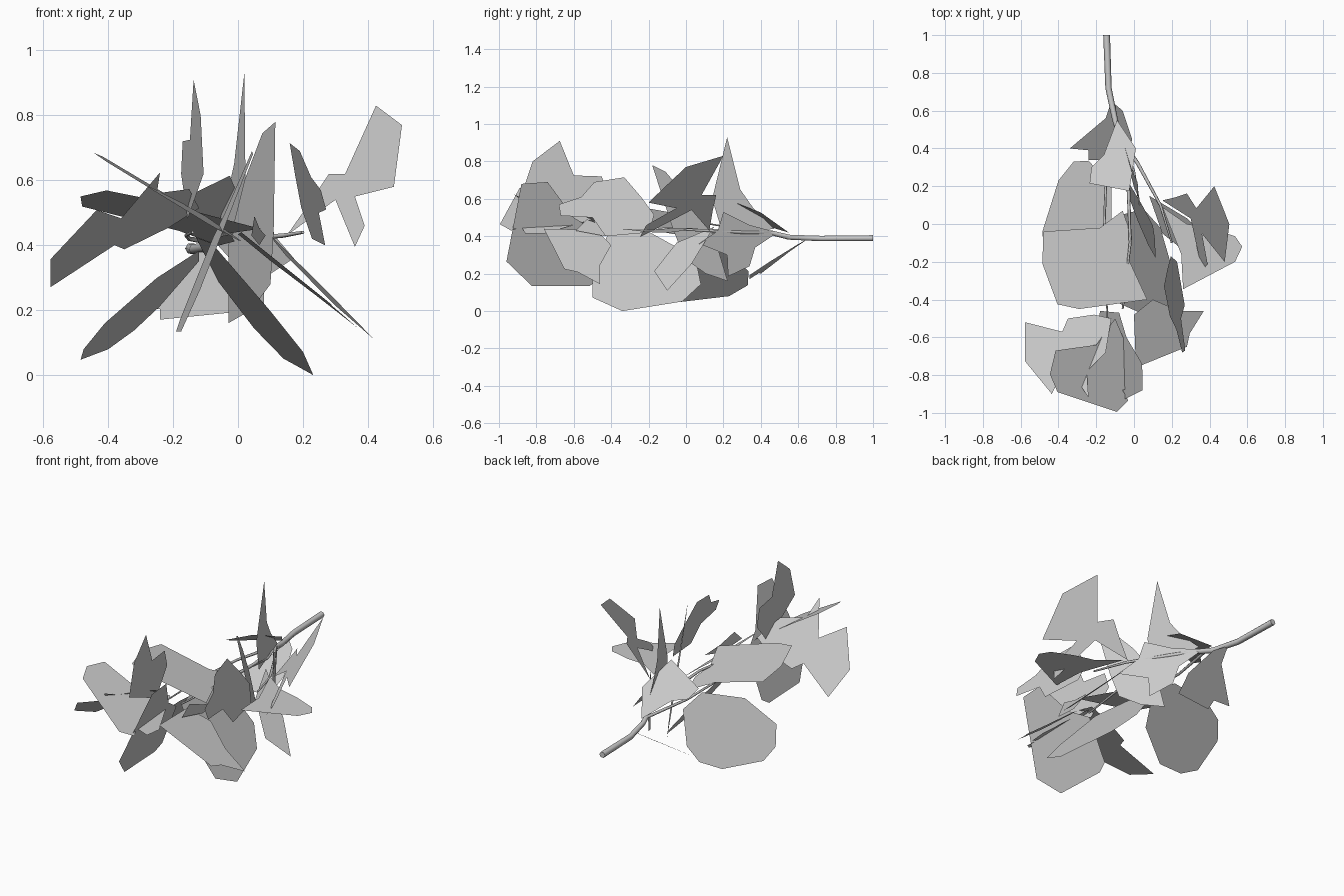
import bpy, bmesh


def leaf(name, axes, plane, outline):
    """Flat leaf: outline on two axes, third axis = a*u + b*v + c."""
    a, b, c = plane
    bm = bmesh.new()
    verts = []
    for u, v in outline:
        w = a * u + b * v + c
        verts.append(bm.verts.new({"xy": (u, v, w), "xz": (u, w, v), "yz": (w, u, v)}[axes]))
    bm.faces.new(verts)
    me = bpy.data.meshes.new(name)
    bm.to_mesh(me)
    bm.free()
    ob = bpy.data.objects.new(name, me)
    bpy.context.collection.objects.link(ob)
    return ob


def twig(name, path, r0, r1):
    """Low-poly tapered tube along a path."""
    cu = bpy.data.curves.new(name, "CURVE")
    cu.dimensions = "3D"
    cu.bevel_depth = 1.0
    cu.bevel_resolution = 1
    cu.use_fill_caps = True
    sp = cu.splines.new("POLY")
    sp.points.add(len(path) - 1)
    for i, p in enumerate(path):
        sp.points[i].co = (*p, 1)
        sp.points[i].radius = r0 + (r1 - r0) * i / (len(path) - 1)
    ob = bpy.data.objects.new(name, cu)
    bpy.context.collection.objects.link(ob)


# Stem and twigs
twig("main_stem", [(-.145, 1, .39), (-.135, .72, .388), (-.1, .55, .395), (-.07, .45, .42)], .018, .014)
twig("middle_twig", [(-.07, .45, .42), (-.03, .2, .43), (-.02, -.1, .44), (-.06, -.45, .43)], .012, .005)
twig("right_twig", [(-.07, .45, .42), (.02, .32, .42), (.14, .1, .43), (.2, -.1, .44)], .012, .005)
twig("left_twig", [(-.09, .5, .41), (-.15, .2, .42), (-.16, -.1, .43), (-.14, -.5, .44)], .009, .004)
twig("upper_twig", [(-.07, .45, .42), (.0, .28, .44), (.03, .1, .47)], .008, .004)

# Leaves around the stem base
leaf("top_back_leaf", "xy", (.4, -.45, .703),
     [(-.09, .55), (.01, .4), (-.025, .175), (-.235, .215), (-.225, .3), (-.16, .365)])
leaf("under_stem_leaf", "xy", (.1, .65, -.026),
     [(-.12, .65), (-.06, .6), (-.01, .45), (-.03, .34), (-.24, .34), (-.24, .39), (-.34, .4), (-.15, .56)])
leaf("spike_leaf", "yz", (-.25, .05, .028),
     [(.22, .93), (.29, .65), (.36, .55), (.47, .44), (.2, .4), (.14, .6)])
leaf("star_leaf", "yz", (-.6, 0, .214),
     [(.49, .42), (.37, .34), (.34, .24), (.225, .185), (.22, .3), (.07, .36), (.17, .43), (.2, .53), (.34, .46)])

# Leaves on the left
leaf("left_low_leaf", "xy", (.95, -.18, .501),
     [(-.12, .2), (-.24, .335), (-.32, .33), (-.4, .23), (-.485, -.04), (-.475, -.17),
      (-.41, -.27), (-.25, -.2), (-.12, .02)])
leaf("left_flat_leaf", "xy", (-.24, -.176, .397),
     [(-.06, .07), (-.01, -.07), (-.025, -.195), (.07, -.4), (-.29, -.45), (-.405, -.425),
      (-.485, -.21), (-.48, -.04), (-.18, -.02)])
leaf("front_left_leaf", "xy", (.55, -.42, .37),
     [(-.578, -.52), (-.38, -.57), (-.35, -.5), (-.21, -.48), (-.12, -.5), (-.15, -.68),
      (-.25, -.78), (-.24, -.92), (-.36, -.74), (-.435, -.9), (-.578, -.725)])

# Leaves at the front tip
leaf("tip_leaf", "xy", (-.6, .04, .45),
     [(-.415, -.67), (-.445, -.795), (-.405, -.89), (-.09, -.995), (-.03, -.935), (-.06, -.88),
      (0, -.86), (.01, -.76), (-.1, -.5), (-.2, -.64)])
leaf("tip_hanging_leaf", "yz", (-.05, .4, -.27),
     [(-.96, .265), (-.825, .135), (-.515, .135), (-.46, .17), (-.47, .42), (-.6, .5),
      (-.74, .69), (-.88, .68)])
leaf("tip_upright_leaf", "yz", (-.15, 0, -.238),
     [(-.88, .62), (-.82, .8), (-.675, .91), (-.6, .725), (-.45, .72), (-.42, .62), (-.55, .48)])
leaf("front_right_leaf", "xy", (-.78, -.05, .41),
     [(.01, -.76), (.28, -.65), (.295, -.58), (.37, -.46), (.24, -.46), (.1, -.4), (0, -.48)])

# Leaves on the right and in the middle
leaf("middle_low_leaf", "xy", (-1.25, -.2, .222),
     [(.232, -.34), (.14, -.02), (.05, .08), (-.06, .05), (-.13, -.2), (-.08, -.42), (.1, -.5), (.2, -.5)])
leaf("right_flat_leaf", "xy", (-.06, 0, .454),
     [(.535, -.065), (.573, -.12), (.535, -.2), (.26, -.345), (.25, -.16), (.15, .09), (.28, 0), (.4, -.02)])
leaf("right_high_leaf", "xz", (-1.56, 1.26, -.183),
     [(.425, .83), (.505, .77), (.48, .58), (.36, .55), (.39, .46), (.36, .395), (.3, .54),
      (.15, .43), (.22, .53), (.28, .62), (.33, .62)])
leaf("right_upright_leaf", "yz", (-.15, -.3, .324),
     [(-.33, .715), (-.49, .69), (-.56, .61), (-.68, .57), (-.67, .51), (-.5, .5), (-.43, .4),
      (-.2, .42), (-.17, .515), (-.24, .61)])
leaf("right_drooping_leaf", "xy", (-.93, .1, .51),
     [(.08, .15), (.28, .03), (.42, -.1), (.3, -.17), (.15, -.05)])
leaf("middle_upright_leaf", "xz", (-1.5, -.3, .226),
     [(.115, .78), (.075, .745), (.02, .6), (-.03, .4), (-.03, .16), (.04, .2), (.1, .28), (.11, .45)])
leaf("small_side_leaf", "yz", (.15, 0, .13),
     [(-.59, .43), (-.53, .49), (-.42, .45), (-.3, .43), (-.43, .4)])
